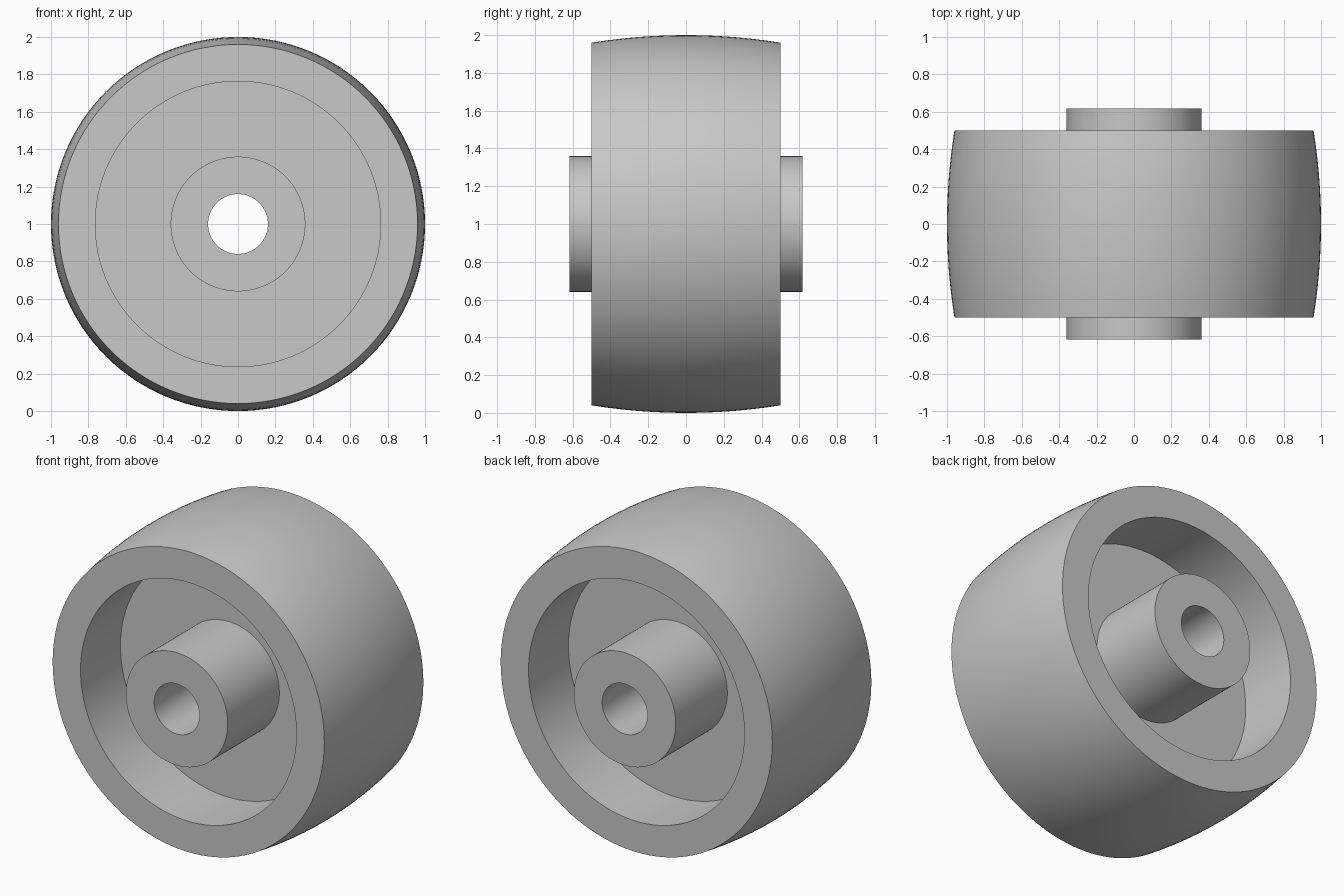
import bpy, bmesh, math
from mathutils import Vector, Matrix

cube = bpy.data.objects.get("Cube")
if cube:
    bpy.data.objects.remove(cube, do_unlink=True)

# Main dimensions
SEGMENTS = 128
BORE_R, HUB_R, RECESS_R, EDGE_R, CROWN_R = 0.16, 0.36, 0.763, 0.96, 1.0
HUB_Y, RIM_Y, WEB_Y = 0.618, 0.5, 0.097
AXLE_Z = 1.0

# Plain grey material
grey = bpy.data.materials.new("light grey")
grey.use_nodes = True
colour = (0.58, 0.58, 0.58, 1.0)
grey.diffuse_color = colour
grey.node_tree.nodes["Principled BSDF"].inputs["Base Color"].default_value = colour


def crown_arc(steps=12):
    """Points of the barrel-shaped tread between the two rim edges."""
    sag = CROWN_R - EDGE_R
    arc_r = (RIM_Y ** 2 + sag ** 2) / (2 * sag)
    half = math.asin(RIM_Y / arc_r)
    angles = [half * (2 * i / steps - 1) for i in range(steps + 1)]
    return [(CROWN_R - arc_r + arc_r * math.cos(a), arc_r * math.sin(a)) for a in angles]


def lathe(name, profile):
    """Revolve a closed (radius, y) profile around the axle."""
    bm = bmesh.new()
    verts = [bm.verts.new((r, y, 0)) for r, y in profile]
    edges = [bm.edges.new((v, verts[i - 1])) for i, v in enumerate(verts)]
    bmesh.ops.spin(bm, geom=verts + edges, cent=(0, 0, 0), axis=(0, 1, 0),
                   angle=math.tau, steps=SEGMENTS, use_merge=True)
    bmesh.ops.remove_doubles(bm, verts=bm.verts, dist=1e-5)
    bmesh.ops.recalc_face_normals(bm, faces=bm.faces)
    bm.transform(Matrix.Translation(Vector((0, 0, AXLE_Z))))
    mesh = bpy.data.meshes.new(name)
    bm.to_mesh(mesh)
    bm.free()
    mesh.materials.append(grey)
    obj = bpy.data.objects.new(name, mesh)
    bpy.context.collection.objects.link(obj)
    return obj


# Front half section: bore, hub, recessed web, rim; mirrored for the back
front = [(BORE_R, -HUB_Y), (HUB_R, -HUB_Y), (HUB_R, -WEB_Y),
         (RECESS_R, -WEB_Y), (RECESS_R, -RIM_Y)]
back = [(r, -y) for r, y in reversed(front)]
wheel = lathe("roller_wheel", front + crown_arc() + back)

# Smooth round walls, crisp rims
bpy.ops.object.select_all(action='DESELECT')
wheel.select_set(True)
bpy.context.view_layer.objects.active = wheel
bpy.ops.object.shade_smooth_by_angle(angle=math.radians(30))
